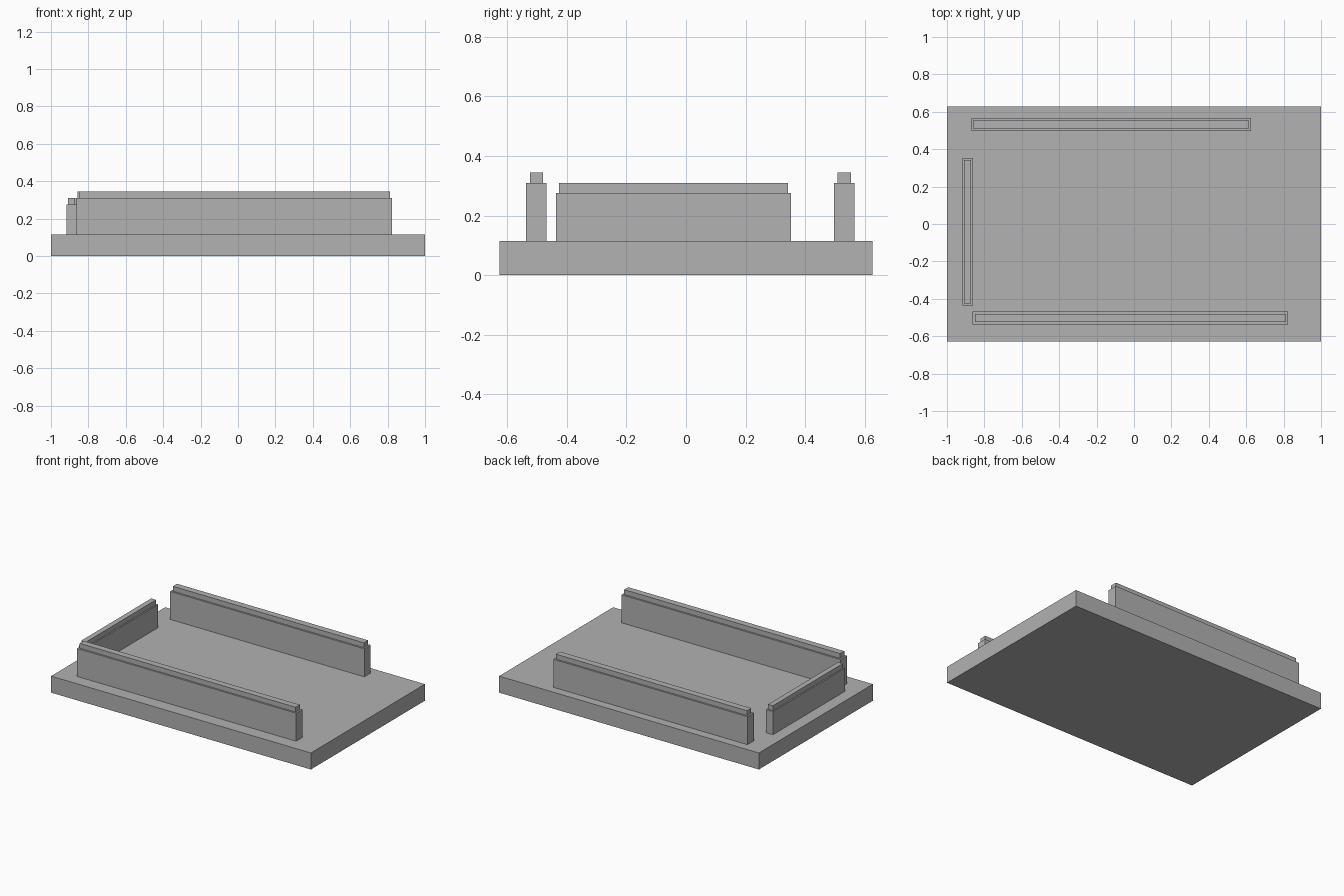
import bpy
import bmesh
from mathutils import Matrix, Vector

default_cube = bpy.data.objects.get("Cube")
if default_cube:
    bpy.data.objects.remove(default_cube, do_unlink=True)

grey = bpy.data.materials.new("plain grey")
grey.use_nodes = True
colour = (0.445, 0.445, 0.445, 1)
grey.diffuse_color = colour
grey.node_tree.nodes["Principled BSDF"].inputs["Base Color"].default_value = colour


def block(name, x, y, z):
    """Box spanning the given (low, high) range on each axis."""
    low, high = (Vector(corner) for corner in zip(x, y, z))
    bm = bmesh.new()
    bmesh.ops.create_cube(
        bm, size=1,
        matrix=Matrix.Translation((low + high) / 2) @ Matrix.Diagonal((*(high - low), 1)))
    mesh = bpy.data.meshes.new(name)
    bm.to_mesh(mesh)
    bm.free()
    mesh.materials.append(grey)
    obj = bpy.data.objects.new(name, mesh)
    bpy.context.collection.objects.link(obj)


BASE_TOP = 0.115
CAP_HEIGHT = 0.034


def capped_wall(name, x, y, top, inset_x, inset_y):
    """Wall on the base with a narrower cap strip along its top."""
    block(name, x, y, (BASE_TOP, top))
    block(name + "_cap",
          (x[0] + inset_x, x[1] - inset_x),
          (y[0] + inset_y, y[1] - inset_y),
          (top, top + CAP_HEIGHT))


# Base slab
block("base", (-1, 1), (-0.627, 0.627), (0, BASE_TOP))

# Three separate walls
capped_wall("front_wall", (-0.863, 0.824), (-0.537, -0.468), 0.31, 0.012, 0.012)
capped_wall("back_wall", (-0.87, 0.625), (0.497, 0.567), 0.31, 0.012, 0.012)
capped_wall("right_wall", (-0.917, -0.862), (-0.437, 0.353), 0.276, 0.009, 0.011)
